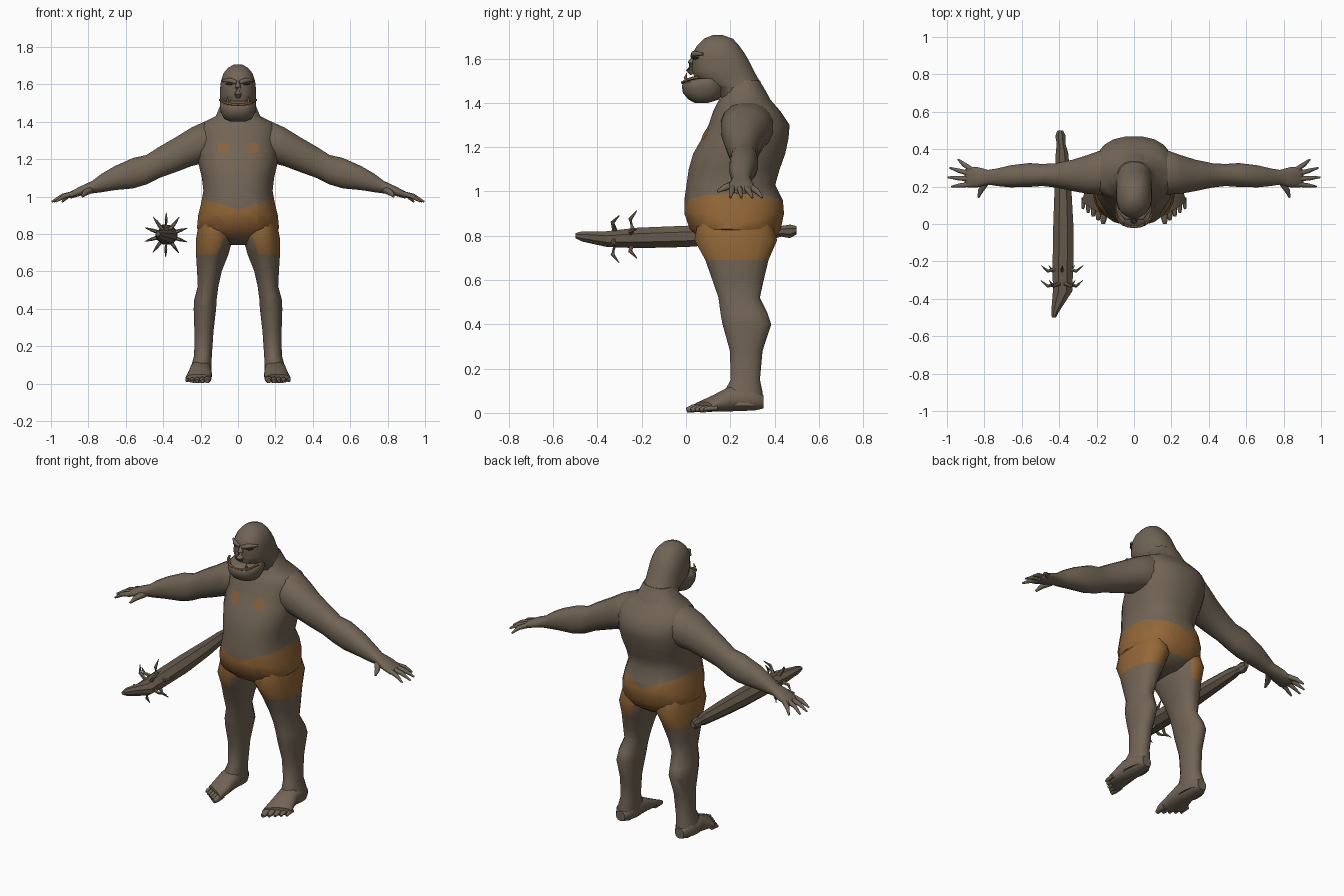
import bpy, bmesh
from math import sin, cos, pi, copysign, radians
from mathutils import Vector
from mathutils.bvhtree import BVHTree

cube = bpy.data.objects.get("Cube")
if cube:
    bpy.data.objects.remove(cube, do_unlink=True)


def material(name, r, g, b):
    m = bpy.data.materials.new(name)
    m.use_nodes = True
    m.diffuse_color = (r, g, b, 1)
    shader = next(n for n in m.node_tree.nodes if n.type == 'BSDF_PRINCIPLED')
    shader.inputs["Base Color"].default_value = (r, g, b, 1)
    return m


SKIN = material("grey brown skin", .165, .128, .09)
SHORTS = material("orange brown cloth", .29, .135, .038)
NIPPLE = material("warm brown patch", .25, .12, .045)
LIP = material("tan lip", .3, .17, .07)
WOOD = material("dark wood", .135, .102, .072)
SPIKE = material("horn spike", .19, .145, .1)
DARK = material("dark eye", .03, .022, .016)


def squash(t, p):
    return copysign(abs(t) ** p, t)


def oval(centre, u, v, n, p=1):
    """Ring of points; p below one makes it boxier."""
    angles = [2 * pi * (i + .5) / n for i in range(n)]
    return [centre + u * squash(cos(a), p) + v * squash(sin(a), p) for a in angles]


def skin_rings(bm, rings):
    rows = [[bm.verts.new(p) for p in ring] for ring in rings]
    for a, b in zip(rows, rows[1:]):
        for i in range(len(a)):
            j = (i + 1) % len(a)
            bm.faces.new((a[i], a[j], b[j], b[i]))
    bm.faces.new(rows[0])
    bm.faces.new(rows[-1])


def loft(bm, axis, rows, n=16, p=.9, slant=lambda t: 0):
    """Rows hold: place on axis, two centre coordinates, two half sizes."""
    rings = []
    for t, c1, c2, r1, r2 in rows:
        if axis == 'x':
            c, u, v = (t, c1, c2), (0, r1, 0), (0, 0, r2)
        elif axis == 'y':
            c, u, v = (c1, t, c2), (r1, r1 * slant(t), 0), (0, 0, r2)
        else:
            c, u, v = (c1, c2, t), (r1, 0, 0), (0, r2, 0)
        rings.append(oval(Vector(c), Vector(u), Vector(v), n, p))
    skin_rings(bm, rings)


def trunk(bm, rows, p=.85, n=20):
    """Centred upright loft from height, front, back and half width."""
    loft(bm, 'z', [(z, 0, (f + b) / 2, w, (b - f) / 2) for z, f, b, w in rows], n, p)


def tube(bm, points, radii, n=8):
    points = [Vector(p) for p in points]
    rings = []
    for i, (p, r) in enumerate(zip(points, radii)):
        d = points[min(i + 1, len(points) - 1)] - points[max(i - 1, 0)]
        q = d.to_track_quat('Z', 'Y')
        rings.append(oval(p, q @ Vector((r, 0, 0)), q @ Vector((0, r, 0)), n))
    skin_rings(bm, rings)


def cut(bm, point, normal):
    bmesh.ops.bisect_plane(bm, geom=bm.verts[:] + bm.edges[:] + bm.faces[:],
                           plane_co=point, plane_no=normal)


def in_shorts(c):
    x, z = abs(c.x), c.z
    return .69 < z < .93 + .3 * x and (z > .78 or x > .11 - (z - .69) / 3)


def finish(name, bm, mats, rule=None, mirror=False, angle=50):
    bmesh.ops.recalc_face_normals(bm, faces=bm.faces)
    if rule:
        for f in bm.faces:
            f.material_index = int(rule(f.calc_center_median()))
    me = bpy.data.meshes.new(name)
    bm.to_mesh(me)
    bm.free()
    for m in mats:
        me.materials.append(m)
    me.shade_smooth()
    me.set_sharp_from_angle(angle=radians(angle))
    ob = bpy.data.objects.new(name, me)
    bpy.context.scene.collection.objects.link(ob)
    if mirror:
        ob.modifiers.new("Mirror", 'MIRROR').use_mirror_merge = False
    return ob


# Torso, with the waistband cut in
bm = bmesh.new()
trunk(bm, [(.74, .14, .34, .06), (.78, .07, .4, .17), (.83, .015, .43, .222),
           (.9, -.01, .445, .215), (.96, -.01, .44, .2), (1.03, 0, .405, .187),
           (1.1, .01, .425, .195), (1.17, .03, .45, .212), (1.24, .07, .465, .22),
           (1.3, .1, .47, .215), (1.36, .12, .43, .22), (1.4, .14, .395, .18),
           (1.43, .16, .37, .12), (1.5, .17, .335, .09)])
for side in (-1, 1):
    cut(bm, (0, 0, .93), (-.3 * side, 0, 1))
chest = BVHTree.FromBMesh(bm)
finish("torso", bm, [SKIN, SHORTS], in_shorts)

# Chest patches laid on the torso surface
bm = bmesh.new()
for side in (-1, 1):
    rings = []
    for r in (.034, .018, .004):
        ring = oval(Vector((.08 * side, -1, 1.26)), Vector((r, 0, 0)), Vector((0, 0, r * .85)), 12)
        rings.append([chest.ray_cast(p, Vector((0, 1, 0)))[0] - Vector((0, .004, 0)) for p in ring])
    skin_rings(bm, rings)
finish("chest_patches", bm, [NIPPLE])

# Head and neck
bm = bmesh.new()
trunk(bm, [(1.41, .16, .385, .11), (1.47, .14, .352, .098), (1.505, .04, .33, .098),
           (1.55, .025, .305, .098), (1.6, .03, .28, .095), (1.625, .028, .265, .09),
           (1.66, .05, .24, .078), (1.69, .08, .212, .052), (1.706, .12, .165, .02)])
finish("head", bm, [SKIN])

# Heavy jaw
bm = bmesh.new()
trunk(bm, [(1.4, .04, .1, .04), (1.415, .01, .15, .075), (1.445, -.015, .17, .09),
           (1.475, -.02, .18, .097), (1.495, -.012, .18, .098), (1.51, .03, .18, .09)])
finish("jaw", bm, [SKIN])

# Grinning lip and tusks
bm = bmesh.new()
arc = [radians(a) for a in range(-80, 81, 16)]
tube(bm, [(.098 * squash(sin(a), .85), .08 - .096 * squash(cos(a), .85),
           1.492 + .025 * sin(a) ** 2) for a in arc], [.007] * len(arc), 6)
for side in (-1, 1):
    tube(bm, [(.055 * side, .005, 1.49), (.058 * side, -.002, 1.515), (.055 * side, .003, 1.535)],
         [.009, .007, .002], 6)
finish("lip_and_tusks", bm, [LIP])

# Nose, brows and eyes
bm = bmesh.new()
tube(bm, [(0, .04, 1.61), (0, .022, 1.58), (0, .018, 1.55), (0, .03, 1.53)],
     [.01, .016, .02, .012])
for side in (-1, 1):
    tube(bm, [(.008 * side, .03, 1.61), (.045 * side, .036, 1.622), (.082 * side, .075, 1.62)],
         [.011, .014, .006])
finish("nose_and_brows", bm, [SKIN])

bm = bmesh.new()
tube(bm, [(.03, .034, 1.6), (.047, .041, 1.602), (.066, .055, 1.604)], [.003, .007, .003])
finish("eyes", bm, [DARK], mirror=True)

# Arms with hands
bm = bmesh.new()
loft(bm, 'x', [(.08, .29, 1.29, .1, .09), (.18, .275, 1.29, .12, .112),
               (.25, .265, 1.265, .105, .105), (.33, .26, 1.225, .085, .095),
               (.42, .26, 1.183, .066, .085), (.49, .262, 1.143, .06, .08),
               (.56, .262, 1.125, .065, .083), (.66, .255, 1.098, .06, .065),
               (.73, .25, 1.072, .048, .05), (.78, .25, 1.05, .04, .034),
               (.84, .25, 1.03, .056, .026), (.89, .25, 1.01, .056, .02),
               (.905, .25, 1.003, .04, .012)])
for x, y in ((.94, .345), (.985, .3), (.996, .25), (.975, .2)):
    base = .25 + (y - .268) * .55
    tube(bm, [(.87, base, 1.018), ((x + .88) / 2, (y + base) / 2, 1.003), (x, y, .972)],
         [.015, .013, .005])
tube(bm, [(.79, .225, 1.035), (.82, .178, 1.018), (.832, .142, 1)], [.02, .015, .006])
finish("arms", bm, [SKIN], mirror=True)

# Legs, with the hem cut in
bm = bmesh.new()
loft(bm, 'z', [(.86, .12, .22, .09, .17), (.78, .125, .225, .1, .19),
               (.69, .138, .23, .088, .145), (.6, .153, .235, .067, .118),
               (.52, .16, .24, .056, .095), (.45, .174, .262, .061, .108),
               (.4, .177, .275, .061, .112), (.28, .182, .272, .052, .075),
               (.15, .187, .268, .048, .067), (.09, .197, .258, .055, .09),
               (.03, .2, .255, .058, .09)])
cut(bm, (.11, 0, .69), (3, 0, 1))
finish("legs", bm, [SKIN, SHORTS], in_shorts, mirror=True)

# Feet with slanted rows of toes
bm = bmesh.new()
loft(bm, 'y', [(.35, .2, .05, .03, .03), (.31, .2, .06, .055, .05),
               (.2, .2, .064, .06, .058), (.13, .205, .044, .066, .038),
               (.075, .212, .026, .07, .024)],
     slant=lambda y: max(0, (.2 - y) * 5))
for i in range(5):
    x = .163 + .027 * i
    root = .075 + .62 * (x - .212)
    tip = root - .042 + .003 * i
    r = .019 - .002 * i
    tube(bm, [(x, root + .03, .022), (x, root - .015, .02), (x + .002, tip, .013)],
         [r, r, r * .6])
finish("feet", bm, [SKIN], mirror=True)

# Club, low-poly
bm = bmesh.new()
loft(bm, 'y', [(-.5, -.428, .8, .012, .012), (-.47, -.422, .797, .022, .025),
               (-.36, -.382, .785, .056, .038), (-.22, -.38, .79, .06, .05),
               (0, -.378, .797, .058, .052), (.2, -.38, .805, .048, .045),
               (.38, -.385, .815, .036, .036), (.43, -.39, .82, .025, .026),
               (.47, -.393, .82, .03, .033), (.5, -.395, .825, .016, .02)], n=8, p=1)
finish("club", bm, [WOOD], angle=30)

# Curved spikes around the club head
bm = bmesh.new()
for row in range(2):
    for i in range(5):
        a = 2 * pi * (i + row / 2) / 5 + .3
        y = -.24 - .08 * row
        path = [Vector((-.385 + r * cos(a), y + bend, .795 + r * sin(a)))
                for r, bend in ((.03, 0), (.08, -.012), (.118, .018))]
        tube(bm, path, [.012, .009, .002], 6)
finish("club_spikes", bm, [SPIKE])
